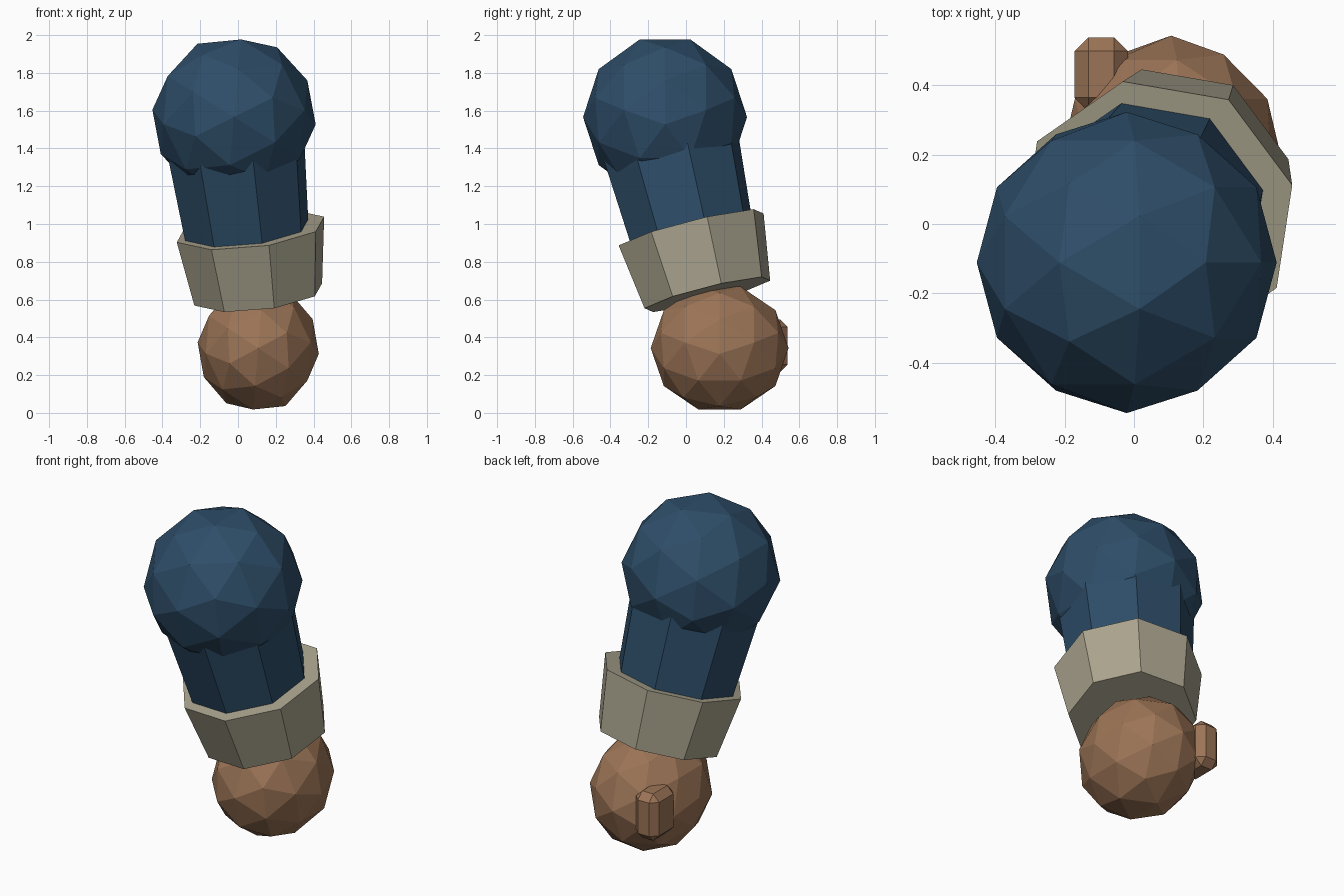
import bpy, bmesh, math
from mathutils import Vector, Matrix

if "Cube" in bpy.data.objects:
    bpy.data.objects.remove(bpy.data.objects["Cube"])


def material(name, rgb):
    m = bpy.data.materials.new(name)
    m.diffuse_color = (*rgb, 1)
    m.use_nodes = True
    m.node_tree.nodes["Principled BSDF"].inputs["Base Color"].default_value = m.diffuse_color
    return m


NAVY = material("navy_cloth", (0.027, 0.075, 0.14))
BEIGE = material("beige_trim", (0.40, 0.37, 0.27))
SKIN = material("skin", (0.33, 0.175, 0.093))


def finish(bm, name, mat):
    bmesh.ops.recalc_face_normals(bm, faces=bm.faces)
    me = bpy.data.meshes.new(name)
    bm.to_mesh(me)
    bm.free()
    me.materials.append(mat)
    ob = bpy.data.objects.new(name, me)
    bpy.context.collection.objects.link(ob)
    return ob


def faceted_ball(name, centre, radii, mat):
    # icosphere turned so that an edge midpoint points along every axis
    bm = bmesh.new()
    turn = Matrix.Rotation(math.radians(31.7175), 4, 'Y')
    bmesh.ops.create_icosphere(bm, subdivisions=2, radius=1, matrix=turn)
    bmesh.ops.transform(bm, verts=bm.verts,
                        matrix=Matrix.Translation(centre) @ Matrix.Diagonal((*radii, 1)))
    return finish(bm, name, mat)


def tapered_octagon(name, low, r_low, high, r_high, mat):
    # eight-sided capped cone section between two points
    bm = bmesh.new()
    low, high = Vector(low), Vector(high)
    axis = (high - low).normalized()
    toward = Vector((0.389, 0.085, 0.066))      # direction of one corner
    u = (toward - axis * toward.dot(axis)).normalized()
    v = axis.cross(u)
    rings = []
    for c, r in ((low, r_low), (high, r_high)):
        rings.append([bm.verts.new(c + r * (u * math.cos(i * math.pi / 4) + v * math.sin(i * math.pi / 4)))
                      for i in range(8)])
    a, b = rings
    for i in range(8):
        j = (i + 1) % 8
        bm.faces.new((a[i], a[j], b[j], b[i]))
    bm.faces.new(a[::-1])
    bm.faces.new(b)
    return finish(bm, name, mat)


def bevelled_box(name, centre, size, bevel, mat):
    bm = bmesh.new()
    bmesh.ops.create_cube(bm, size=1, matrix=Matrix.Translation(centre) @ Matrix.Diagonal((*size, 1)))
    bmesh.ops.bevel(bm, geom=bm.edges[:], offset=bevel, segments=1,
                    affect='EDGES', profile=0.5)
    return finish(bm, name, mat)


# Shoulder ball and sleeve
faceted_ball("shoulder", (-0.021, -0.111, 1.566), (0.434, 0.434, 0.434), NAVY)
tapered_octagon("sleeve", (0.067, 0.067, 0.80), 0.325, (-0.03, -0.118, 1.57), 0.386, NAVY)

# Wide cuff flaring toward the elbow
tapered_octagon("cuff", (0.107, 0.113, 0.627), 0.351, (0.066, 0.027, 0.971), 0.405, BEIGE)

# Fist and thumb
faceted_ball("fist", (0.107, 0.178, 0.343), (0.322, 0.365, 0.343), SKIN)
bevelled_box("thumb", (-0.0945, 0.431, 0.355), (0.153, 0.214, 0.28), 0.04, SKIN)
